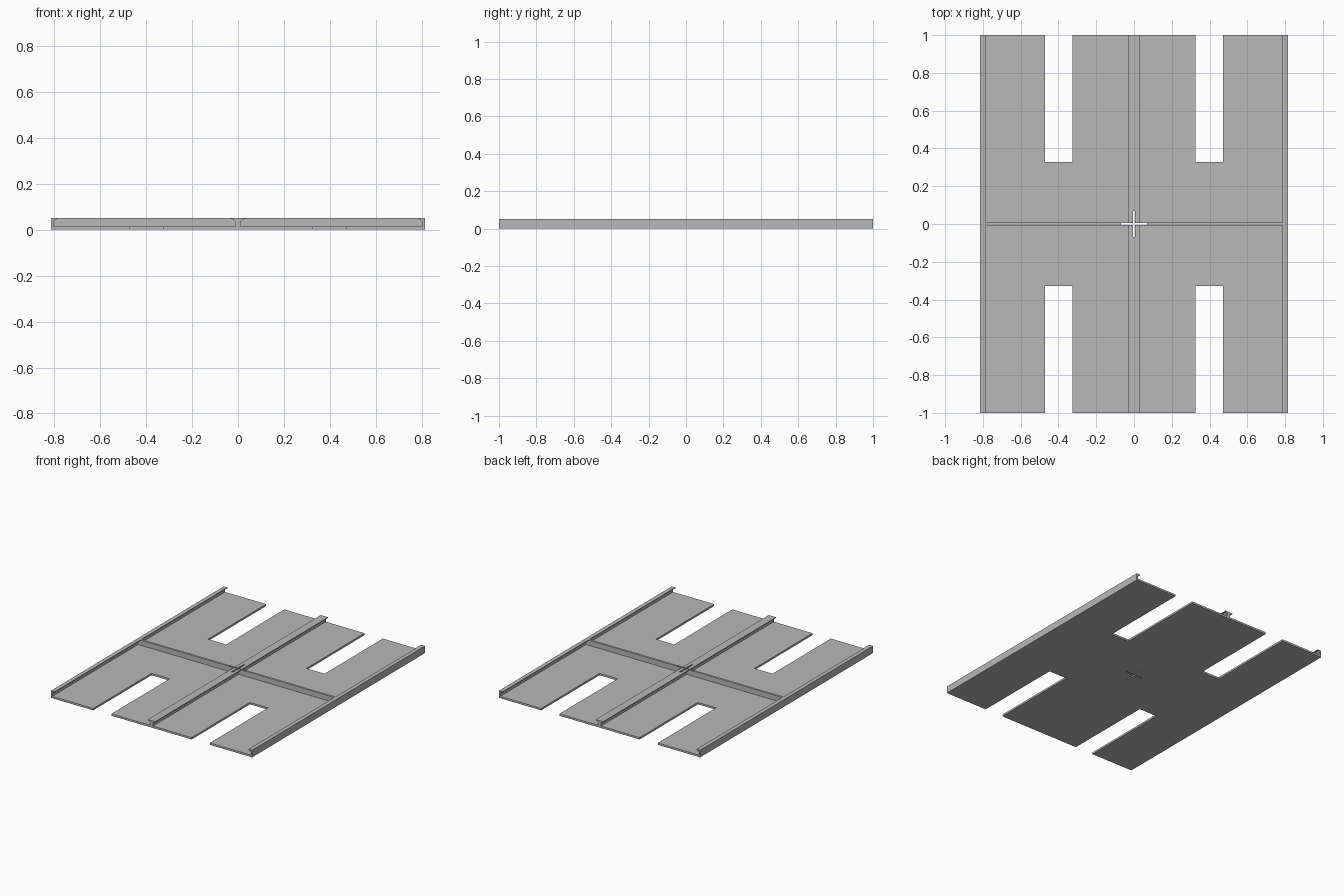
import bpy
import bmesh
from mathutils import Matrix

cube = bpy.data.objects.get("Cube")
if cube:
    bpy.data.objects.remove(cube, do_unlink=True)

W, L, H = 0.815, 1.0, 0.052        # half width, half length, height
BASE = 0.014                       # plate thickness
WALL = 0.011                       # rail web thickness
LIP = 0.03                         # lip width
SLOT_IN, SLOT_OUT, SLOT_END = 0.325, 0.472, 0.327

grey = bpy.data.materials.new("plain grey")
grey.use_nodes = True
colour = (0.48, 0.48, 0.48, 1)
grey.diffuse_color = colour
grey.node_tree.nodes["Principled BSDF"].inputs["Base Color"].default_value = colour


def prism(name, outline, depth, matrix):
    """Extrude a flat outline along its local z, then place it."""
    bm = bmesh.new()
    face = bm.faces.new([bm.verts.new((x, y, 0)) for x, y in outline])
    out = bmesh.ops.extrude_face_region(bm, geom=[face])
    top = [v for v in out["geom"] if isinstance(v, bmesh.types.BMVert)]
    bmesh.ops.translate(bm, verts=top, vec=(0, 0, depth))
    bm.transform(matrix)
    bmesh.ops.recalc_face_normals(bm, faces=bm.faces)
    mesh = bpy.data.meshes.new(name)
    bm.to_mesh(mesh)
    bm.free()
    mesh.materials.append(grey)
    obj = bpy.data.objects.new(name, mesh)
    bpy.context.collection.objects.link(obj)
    return obj


def lift(z):
    return Matrix.Translation((0, 0, z))


# Plate with two open slots at each end
quarter = [(W, L), (SLOT_OUT, L), (SLOT_OUT, SLOT_END),
           (SLOT_IN, SLOT_END), (SLOT_IN, L)]
back = quarter + [(-x, y) for x, y in reversed(quarter)]
front = [(x, -y) for x, y in reversed(back)]
plate = prism("base_plate", back + front, BASE, lift(0))

# Lipped rails along the length: profile in x and z, extruded along y
along_y = Matrix(((1, 0, 0, 0), (0, 0, 1, -L), (0, 1, 0, 0), (0, 0, 0, 1)))
half = [(WALL, BASE), (WALL, 0.034), (LIP - 0.009, 0.045), (LIP, 0.047), (LIP, H)]
centre = prism("centre_rail", half + [(-x, z) for x, z in reversed(half)],
               2 * L, along_y)
for side, name in ((1, "left_rail"), (-1, "right_rail")):
    edge = [(side * (W - x), z) for x, z in half]
    prism(name, edge + [(side * W, H), (side * W, BASE)], 2 * L, along_y)

# Cross walls between the rails
cut_parts = [plate, centre]
for side, name in ((1, "left_cross_wall"), (-1, "right_cross_wall")):
    a, b, t = side * WALL, side * (W - WALL), 0.008
    cut_parts.append(prism(name, [(a, -t), (b, -t), (b, t), (a, t)],
                           H - BASE, lift(BASE)))

# Plus-shaped hole through the middle
r, s = 0.07, 0.005
plus = [(r, -s), (r, s), (s, s), (s, r), (-s, r), (-s, s),
        (-r, s), (-r, -s), (-s, -s), (-s, -r), (s, -r), (s, -s)]
cutter = prism("hole_cutter", plus, 0.2, lift(-0.07))
cutter.hide_render = True
cutter.hide_viewport = True
cutter.display_type = 'WIRE'
for part in cut_parts:
    mod = part.modifiers.new("plus hole", 'BOOLEAN')
    mod.operation = 'DIFFERENCE'
    mod.solver = 'EXACT'
    mod.object = cutter
